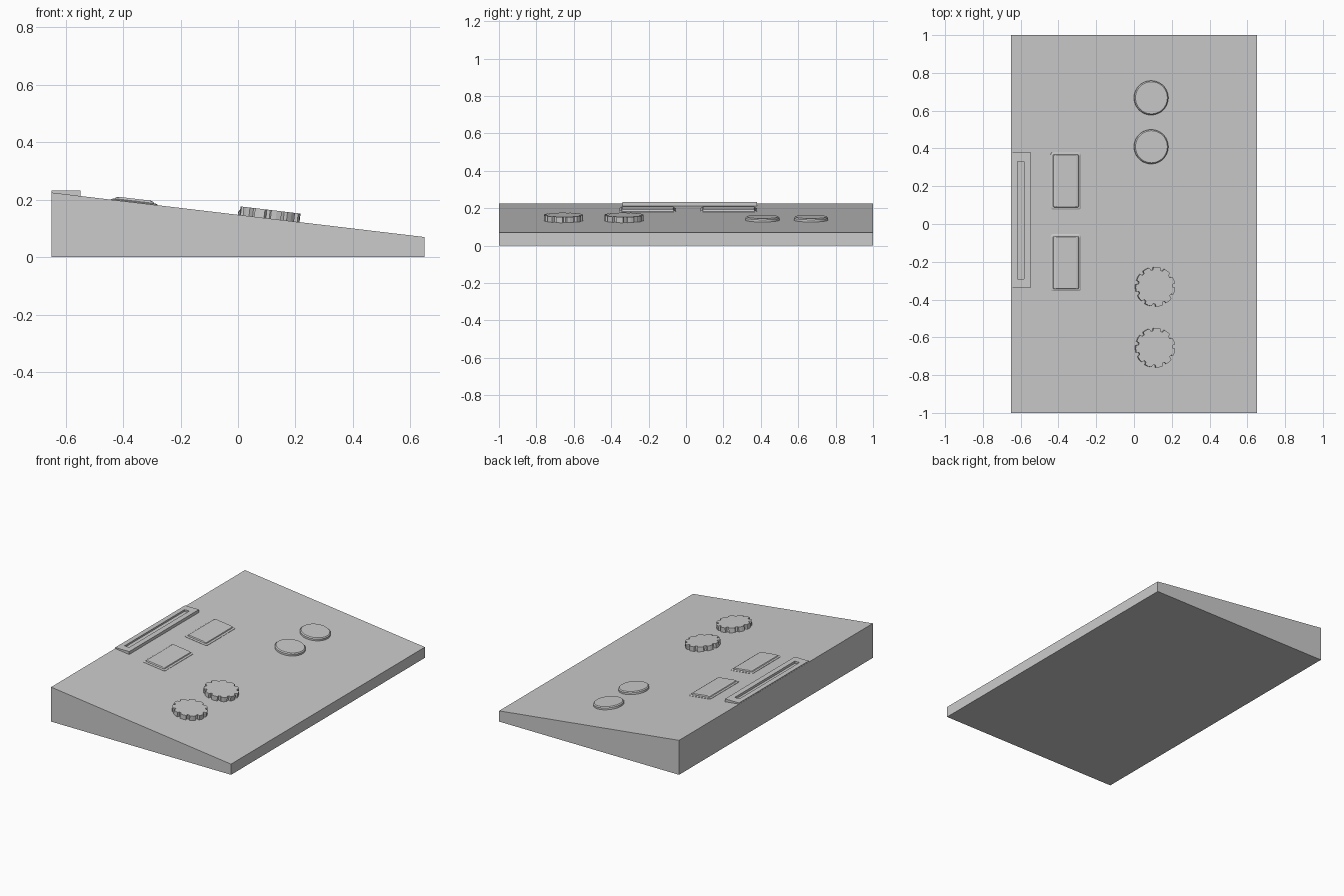
import bpy, bmesh, math
from mathutils import Matrix, Vector

if "Cube" in bpy.data.objects:
    bpy.data.objects.remove(bpy.data.objects["Cube"])

HIGH, LOW, HX = 0.225, 0.07, 0.65
TILT = math.atan((HIGH - LOW) / (2 * HX))


def surface(x, y):
    """Matrix placing a part flat on the sloped top."""
    z = LOW + (HX - x) * math.tan(TILT)
    return Matrix.Translation((x, y, z)) @ Matrix.Rotation(TILT, 4, 'Y')


def loft(name, rings, matrix=Matrix()):
    """Skin matching rings from bottom to top and cap both ends."""
    bm = bmesh.new()
    loops = [[bm.verts.new(p) for p in r] for r in rings]
    n = len(loops[0])
    for a, b in zip(loops, loops[1:]):
        for i in range(n):
            j = (i + 1) % n
            bm.faces.new((a[i], a[j], b[j], b[i]))
    bm.faces.new(loops[0][::-1])
    bm.faces.new(loops[-1])
    bmesh.ops.recalc_face_normals(bm, faces=bm.faces[:])
    mesh = bpy.data.meshes.new(name)
    bm.to_mesh(mesh)
    bm.free()
    ob = bpy.data.objects.new(name, mesh)
    bpy.context.collection.objects.link(ob)
    ob.matrix_world = matrix
    return ob


def circle(r, z, n=40):
    return [(r * math.cos(i * math.tau / n), r * math.sin(i * math.tau / n), z) for i in range(n)]


def rounded_rect(hx, hy, r, z, steps=3):
    pts = []
    for k, (sx, sy) in enumerate(((1, 1), (-1, 1), (-1, -1), (1, -1))):
        for s in range(steps + 1):
            a = math.pi / 2 * (k + s / steps)
            pts.append((sx * (hx - r) + r * math.cos(a), sy * (hy - r) + r * math.sin(a), z))
    return pts


def gear(z, teeth=11, outer=0.105, inner=0.091):
    pts = []
    for t in range(teeth):
        for f, r in ((0.0, inner), (0.22, inner), (0.30, outer), (0.60, outer * 1.005), (0.92, outer)):
            a = math.tau * (t + f) / teeth
            pts.append((r * math.cos(a), r * math.sin(a), z))
    return pts


# Wedge body
profile = [(-HX, 0), (HX, 0), (HX, LOW), (-HX, HIGH)]
loft("wedge_body", [[(x, y, z) for x, z in profile] for y in (-1, 1)])


# Slotted plate at the high edge: rectangular frame around a recess
def rect(x0, x1, y0, y1, z):
    return [(x0, y0, z), (x1, y0, z), (x1, y1, z), (x0, y1, z)]


bm = bmesh.new()
outer, inner = (-0.649, -0.548, -0.34, 0.38), (-0.617, -0.583, -0.29, 0.33)
loops = [[bm.verts.new(p) for p in rect(*b, z)]
         for b, z in ((outer, 0.205), (outer, 0.232), (inner, 0.232), (inner, 0.205))]
for a, b in zip(loops, loops[1:] + loops[:1]):
    for i in range(4):
        j = (i + 1) % 4
        bm.faces.new((a[i], a[j], b[j], b[i]))
bmesh.ops.recalc_face_normals(bm, faces=bm.faces[:])
mesh = bpy.data.meshes.new("slot_plate")
bm.to_mesh(mesh)
bm.free()
bpy.context.collection.objects.link(bpy.data.objects.new("slot_plate", mesh))

# Rectangular pads with a low lip and a bevelled top
for i, y in enumerate((0.228, -0.205)):
    loft(f"rectangular_pad_{i + 1}",
         [rounded_rect(0.081, 0.151, 0.012, -0.01),
          rounded_rect(0.081, 0.151, 0.012, 0.002),
          rounded_rect(0.075, 0.145, 0.010, 0.005),
          rounded_rect(0.069, 0.140, 0.008, 0.005),
          rounded_rect(0.066, 0.139, 0.008, 0.010),
          rounded_rect(0.055, 0.137, 0.006, 0.013)],
         surface(-0.361, y))

# Round buttons with a chamfered rim
for i, y in enumerate((0.668, 0.409)):
    ob = loft(f"round_button_{i + 1}",
              [circle(0.091, -0.01), circle(0.091, 0.012), circle(0.085, 0.018)],
              surface(0.09, y))
    for p in ob.data.polygons:
        p.use_smooth = len(p.vertices) == 4
    bpy.ops.object.select_all(action='DESELECT')
    bpy.context.view_layer.objects.active = ob
    ob.select_set(True)
    bpy.ops.object.shade_smooth_by_angle(angle=math.radians(25))

# Toothed dials
for i, y in enumerate((-0.332, -0.655)):
    loft(f"toothed_dial_{i + 1}", [gear(-0.01), gear(0.03)], surface(0.11, y))
